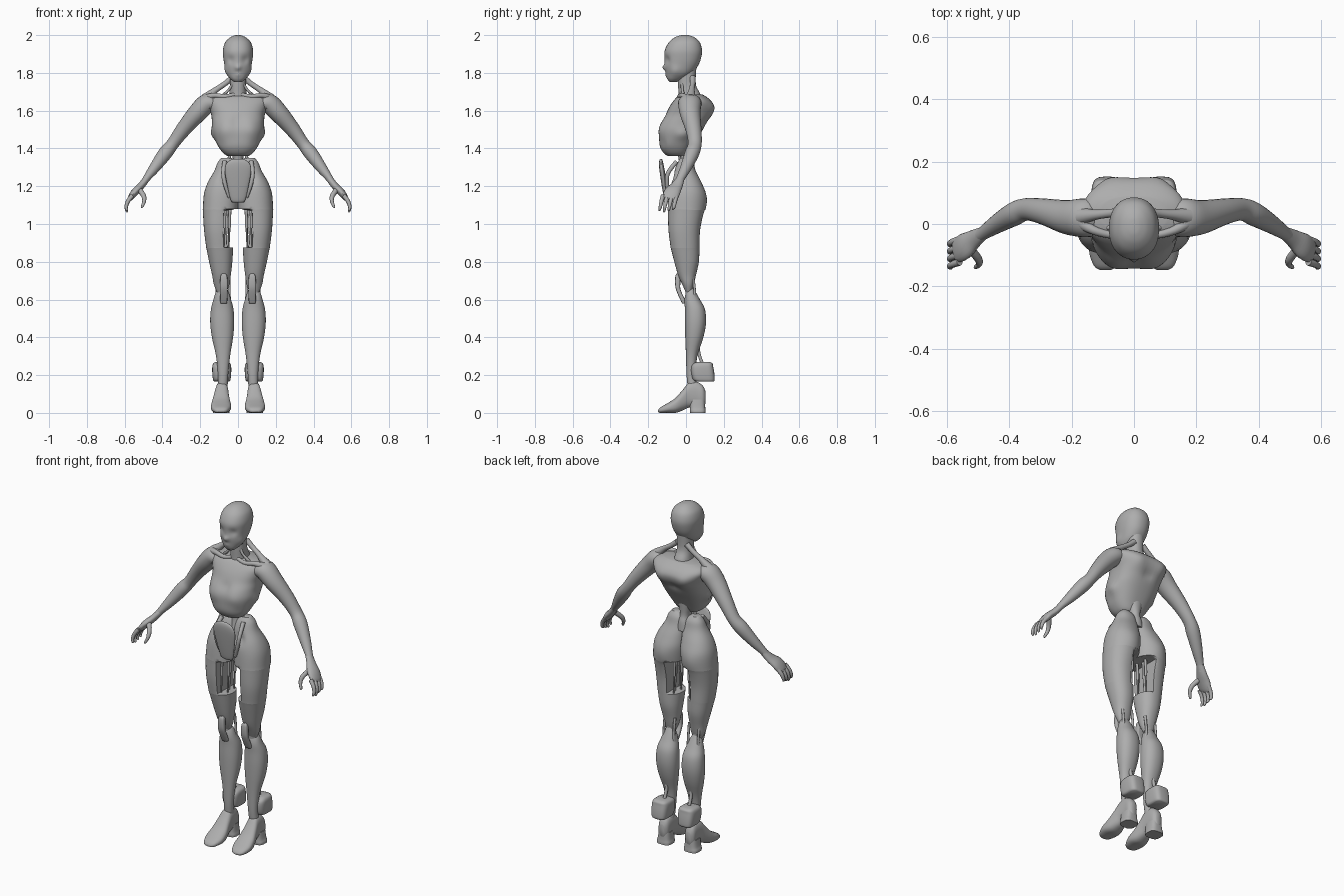
import bpy, bmesh, math
from mathutils import Vector

GREY = bpy.data.materials.new("plain grey")
GREY.diffuse_color = (0.42, 0.42, 0.42, 1)


def spline(rows, steps):
    """Catmull-Rom resampling of rows of numbers."""
    out = []
    for i in range(len(rows) - 1):
        p0, p1, p2, p3 = rows[max(i - 1, 0)], rows[i], rows[i + 1], rows[min(i + 2, len(rows) - 1)]
        for s in range(steps):
            t = s / steps
            out.append([0.5 * (2 * b + (c - a) * t + (2 * a - 5 * b + 4 * c - d) * t * t
                               + (3 * b - a - 3 * c + d) * t ** 3)
                        for a, b, c, d in zip(p0, p1, p2, p3)])
    return out + [list(rows[-1])]


def skin(name, loops, mirror):
    """Bridge loops of points into a closed smooth mesh."""
    bm = bmesh.new()
    vl = [[bm.verts.new(p) for p in loop] for loop in loops]
    n = len(vl[0])
    for a, b in zip(vl, vl[1:]):
        for i in range(n):
            bm.faces.new((a[i], a[(i + 1) % n], b[(i + 1) % n], b[i]))
    bm.faces.new(vl[0][::-1])
    bm.faces.new(vl[-1])
    bmesh.ops.recalc_face_normals(bm, faces=bm.faces[:])
    me = bpy.data.meshes.new(name)
    bm.to_mesh(me)
    bm.free()
    me.materials.append(GREY)
    me.shade_smooth()
    me.set_sharp_from_angle(angle=math.radians(50))
    ob = bpy.data.objects.new(name, me)
    bpy.context.collection.objects.link(ob)
    if mirror:
        ob.modifiers.new("Mirror", "MIRROR").use_mirror_merge = False
    return ob


def loft(name, rows, axis="z", power=2.2, steps=4, n=32, mirror=True, shape=None):
    """Rows: (position, u low, u high, v low, v high) along z or y."""
    loops = []
    for t, u0, u1, v0, v1 in spline(rows, steps):
        loop = []
        for i in range(n):
            a = 2 * math.pi * i / n
            c, s = math.cos(a), math.sin(a)
            u = (u0 + u1) / 2 + (u1 - u0) / 2 * math.copysign(abs(c) ** (2 / power), c)
            v = (v0 + v1) / 2 + (v1 - v0) / 2 * math.copysign(abs(s) ** (2 / power), s)
            p = Vector((u, v, t) if axis == "z" else (u, t, v))
            p.z = max(p.z, 0)
            loop.append(shape(p) if shape else p)
        loops.append(loop)
    return skin(name, loops, mirror)


def tube(name, pts, steps=4, n=16, mirror=True):
    """Points: (x, y, z, radius, depth radius)."""
    rows = spline([p if len(p) == 5 else (*p, p[3]) for p in pts], steps)
    loops = []
    for i, r in enumerate(rows):
        a, b = rows[max(i - 1, 0)], rows[min(i + 1, len(rows) - 1)]
        t = (Vector(b[:3]) - Vector(a[:3])).normalized()
        side = t.cross(Vector((0, 1, 0))).normalized()
        deep = side.cross(t)
        loops.append([Vector(r[:3]) + side * r[3] * math.cos(2 * math.pi * k / n)
                      + deep * r[4] * math.sin(2 * math.pi * k / n) for k in range(n)])
    return skin(name, loops, mirror)


def push(p, centre, radius, move):
    """Soft dent or bulge around a centre, on both sides of the body."""
    q = Vector((abs(p.x), p.y, p.z))
    w = math.exp(-((q - Vector(centre)).length / radius) ** 2)
    return p + Vector((math.copysign(move[0], p.x), move[1], move[2])) * w


# Head with eye hollows, nose and jaw
def face(p):
    p = push(p, (0.035, -0.10, 1.868), 0.022, (0, 0.012, 0))
    p = push(p, (0, -0.11, 1.828), 0.014, (0, -0.014, 0))
    p = push(p, (0, -0.10, 1.79), 0.012, (0, -0.005, 0))
    return push(p, (0.06, -0.06, 1.81), 0.03, (-0.008, 0, 0))


loft("head", [(1.753, -.022, .022, -.088, -.045), (1.77, -.042, .042, -.100, -.01),
              (1.80, -.060, .060, -.106, .035), (1.84, -.071, .071, -.112, .065),
              (1.88, -.078, .078, -.114, .080), (1.92, -.080, .080, -.112, .085),
              (1.96, -.069, .069, -.092, .074), (1.985, -.046, .046, -.064, .050),
              (1.997, -.022, .022, -.036, .024), (2.0, -.006, .006, -.015, .004)],
     n=48, steps=5, mirror=False, shape=face)
loft("neck", [(1.65, -.055, .055, -.04, .085), (1.69, -.046, .046, -.04, .075),
              (1.74, -.042, .042, -.042, .052), (1.83, -.045, .045, -.045, .055)], mirror=False)


# Rib cage with chest, sternum hollow, shoulder blades and spine groove
def chest(p):
    p = push(p, (0.07, -0.13, 1.50), 0.045, (0, -0.010, 0))
    p = push(p, (0, -0.13, 1.55), 0.03, (0, 0.012, 0))
    p = push(p, (0.10, -0.13, 1.42), 0.025, (-0.01, 0.015, 0))
    p = push(p, (0.14, -0.02, 1.47), 0.03, (-0.016, 0, 0))
    p = push(p, (0.08, 0.13, 1.60), 0.04, (0, 0.012, 0))
    return push(p, (0, 0.12, 1.55), 0.03, (0, -0.012, 0))


loft("rib_cage", [(1.36, -.055, .055, -.095, .0), (1.375, -.078, .078, -.118, .015),
                  (1.41, -.104, .104, -.138, .035), (1.46, -.125, .125, -.142, .065),
                  (1.50, -.136, .136, -.140, .090), (1.54, -.138, .138, -.130, .115),
                  (1.58, -.142, .142, -.108, .138), (1.62, -.156, .156, -.088, .148),
                  (1.65, -.165, .165, -.068, .135), (1.672, -.150, .150, -.048, .110),
                  (1.685, -.105, .105, -.025, .088)],
     n=48, power=2.5, mirror=False, shape=chest)
tube("shoulder_strut", [(.03, .035, 1.775, .016), (.07, .035, 1.742, .014), (.12, .03, 1.708, .016),
                        (.17, .025, 1.665, .028)])
tube("collar_bone", [(.02, -.03, 1.685, .010), (.07, -.035, 1.675, .012), (.13, -.02, 1.68, .014),
                     (.18, .01, 1.66, .022)])
tube("neck_cord", [(.03, -.02, 1.74, .008), (.05, -.02, 1.71, .007), (.085, -.01, 1.675, .009)])

# Arms
tube("arm", [(.13, .02, 1.635, .040, .06), (.165, .02, 1.637, .052, .062), (.215, .022, 1.588, .050, .055),
             (.29, .04, 1.50, .040, .042), (.345, .047, 1.425, .033, .036), (.385, .032, 1.375, .037, .038),
             (.44, .0, 1.30, .029, .030), (.485, -.03, 1.24, .019, .022), (.505, -.043, 1.21, .018, .022)],
     steps=5, n=24)
tube("hand", [(.485, -.03, 1.238, .018, .022), (.515, -.05, 1.20, .019, .032), (.545, -.072, 1.17, .020, .043),
              (.568, -.085, 1.14, .015, .040), (.575, -.09, 1.128, .008, .03)])
for k in range(4):
    y = -.122 + .024 * k
    low = 1.062 + .007 * abs(k - 1)
    tube("finger", [(.56, y, 1.15, .012), (.583, y - .008, 1.12, .011), (.592, y - .014, 1.09, .009),
                    (.588, y - .018, low + .006, .007), (.586, y - .018, low, .003)], steps=3, n=10)
tube("thumb", [(.525, -.08, 1.185, .014), (.50, -.112, 1.15, .013), (.497, -.128, 1.12, .010),
               (.508, -.138, 1.092, .007), (.512, -.14, 1.086, .003)], steps=3, n=10)

# Waist: spine column and side cords
loft("waist_column", [(1.26, -.05, .05, -.05, .05), (1.31, -.034, .034, -.04, .045),
                      (1.35, -.028, .028, -.04, .035), (1.42, -.05, .05, -.06, .04)], mirror=False)
tube("waist_cord", [(.055, -.02, 1.41, .010), (.045, -.02, 1.36, .008), (.06, -.015, 1.31, .012)])


# Hips and thighs, hollowed on the inner side
def thigh(p):
    if .875 < p.z < 1.075:
        p.x = max(p.x, .078)
    p = push(p, (.09, .10, 1.12), .05, (0, .008, 0))
    return push(p, (.06, -.09, 1.24), .03, (0, .022, 0))


loft("hip_and_thigh", [(.64, .062, .112, -.002, .03), (.68, .045, .128, -.02, .042),
                       (.73, .038, .137, -.042, .053), (.80, .030, .153, -.062, .068),
                       (.87, .026, .167, -.080, .071), (.88, .026, .169, -.082, .071),
                       (.97, .022, .180, -.093, .075), (1.07, .005, .186, -.095, .095),
                       (1.08, .0, .186, -.095, .100), (1.16, -.008, .180, -.090, .102),
                       (1.22, -.008, .160, -.080, .082), (1.28, -.008, .126, -.062, .052),
                       (1.325, .005, .108, -.045, .038), (1.35, .035, .088, -.028, .02)],
     n=48, shape=thigh)
for x, y, r in ((.045, -.025, .008), (.062, .01, .011), (.048, .04, .008), (.07, -.05, .007)):
    tube("thigh_rod", [(x - .005, y, 1.11, r), (x, y, 1.03, r), (x, y, .98, r), (x, y, .975, r * .6),
                       (x + .006, y, .85, r * .6)], steps=2, n=10)

# Belly plate and its side rails
loft("belly_plate", [(1.115, -.030, .030, -.108, -.085), (1.13, -.040, .040, -.115, -.09),
                     (1.20, -.056, .056, -.128, -.10), (1.28, -.070, .070, -.140, -.112),
                     (1.32, -.062, .062, -.143, -.12), (1.34, -.038, .038, -.140, -.125),
                     (1.345, -.015, .015, -.135, -.128)], mirror=False)
tube("belly_rail", [(.07, -.05, 1.33, .012), (.078, -.095, 1.27, .011), (.068, -.10, 1.21, .011),
                    (.045, -.09, 1.14, .009)])

# Knees
loft("knee_joint", [(.60, .055, .118, .0, .05), (.65, .06, .11, -.005, .04), (.71, .06, .115, -.015, .04)])
loft("knee_plate", [(.578, .062, .090, -.018, .0), (.59, .057, .094, -.026, .0), (.65, .055, .095, -.052, -.028),
                    (.69, .055, .095, -.058, -.03), (.725, .058, .092, -.056, -.03),
                    (.737, .066, .084, -.05, -.035)], power=4)
for x in (.047, .112):
    tube("knee_link", [(x, .035, .73, .008), (x, .045, .66, .007), (x, .045, .59, .010)], n=10)

# Lower legs
loft("calf", [(.13, .055, .108, .01, .065), (.20, .052, .106, .003, .052), (.30, .042, .116, .0, .060),
              (.40, .026, .138, -.004, .092), (.48, .020, .147, -.006, .106), (.55, .024, .143, -.006, .100),
              (.60, .037, .130, -.008, .074), (.64, .050, .118, .0, .052), (.67, .068, .102, .012, .035)])
tube("heel_cord", [(.08, .06, .36, .012), (.08, .072, .30, .009), (.08, .10, .23, .010)], n=10)
loft("ankle_cuff", [(.165, .048, .124, .06, .146), (.175, .040, .132, .038, .152), (.21, .036, .136, .028, .150),
                    (.245, .036, .136, .028, .144), (.262, .042, .130, .040, .140),
                    (.270, .056, .118, .060, .125)], power=3.6)

# Shoes
loft("shoe", [(-.148, .075, .108, .004, .015), (-.135, .055, .128, .0, .030), (-.095, .038, .143, .0, .053),
              (-.055, .038, .141, .0, .080), (-.015, .046, .130, .014, .125), (.015, .050, .122, .028, .160),
              (.055, .052, .118, .032, .165), (.088, .056, .116, .03, .145), (.103, .070, .102, .05, .115)],
     axis="y", power=2.5)
loft("shoe_heel", [(.0, .044, .132, .022, .104), (.012, .044, .132, .02, .104), (.03, .048, .126, .02, .102),
                   (.07, .052, .12, .02, .1)], power=3)
